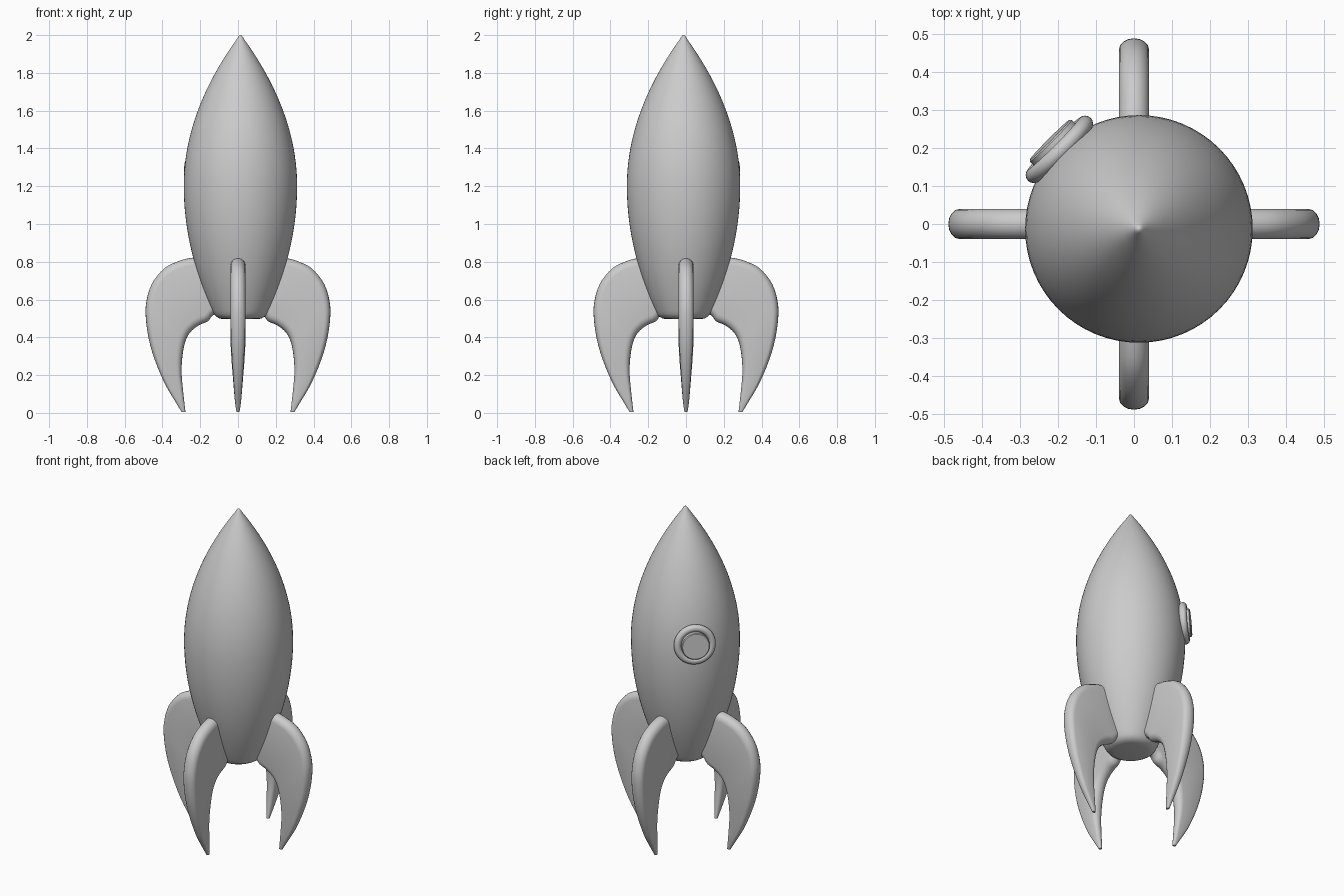
import bpy, bmesh, math
from mathutils import Vector, Matrix

if "Cube" in bpy.data.objects:
    bpy.data.objects.remove(bpy.data.objects["Cube"])

CX, CY = 0.013, -0.013      # hull axis


def finish(name, bm, angle=40):
    bmesh.ops.remove_doubles(bm, verts=bm.verts, dist=1e-5)
    bmesh.ops.recalc_face_normals(bm, faces=bm.faces)
    me = bpy.data.meshes.new(name)
    bm.to_mesh(me)
    bm.free()
    ob = bpy.data.objects.new(name, me)
    bpy.context.collection.objects.link(ob)
    bpy.ops.object.select_all(action='DESELECT')
    ob.select_set(True)
    bpy.context.view_layer.objects.active = ob
    bpy.ops.object.shade_smooth_by_angle(angle=math.radians(angle))
    return ob


def loft(bm, rings):
    rows = [[bm.verts.new(p) for p in ring] for ring in rings]
    n = len(rows[0])
    for a, b in zip(rows, rows[1:]):
        for i in range(n):
            j = (i + 1) % n
            bm.faces.new((a[i], a[j], b[j], b[i]))
    bm.faces.new(rows[0])
    bm.faces.new(rows[-1])


def spline(pts, steps):
    """Catmull-Rom through tuples of any length."""
    out = []
    for i in range(len(pts) - 1):
        quad = [pts[max(0, min(len(pts) - 1, i + k))] for k in (-1, 0, 1, 2)]
        for s in range(steps):
            t = s / steps
            out.append(tuple(
                b + 0.5 * t * (c - a + t * (2*a - 5*b + 4*c - d + t * (3*(b - c) + d - a)))
                for a, b, c, d in zip(*quad)))
    return out + [pts[-1]]


# Hull: two parabolic arcs meeting at the widest point
def hull_radius(z):
    return 0.3 - (0.152 * ((1.2 - z) / 0.66) ** 2 if z < 1.2 else 0.3 * ((z - 1.2) / 0.805) ** 2)


profile = [(0.09, 0.496), (0.112, 0.5), (0.13, 0.511), (0.14, 0.524)]
profile += [(hull_radius(z), z) for z in [0.54 + 1.44 * i / 40 for i in range(41)]]
profile += [(0.012, 1.991), (0.006, 1.998), (0.001, 2.0)]
bm = bmesh.new()
loft(bm, [[(CX + r * math.cos(a), CY + r * math.sin(a), z)
           for a in [2 * math.pi * k / 64 for k in range(64)]] for r, z in profile])
finish("hull", bm, 60)

# Fins: stations of outer edge (x, z), inner edge (x, z), half thickness
stations = [
    (.14, .825, .10, .53, .04), (.235, .822, .135, .515, .04),
    (.31, .805, .16, .485, .04), (.39, .765, .205, .465, .04),
    (.455, .685, .245, .435, .04), (.485, .59, .272, .395, .04),
    (.488, .50, .288, .34, .039), (.47, .38, .297, .27, .035),
    (.435, .265, .298, .20, .029), (.385, .15, .291, .12, .022),
    (.335, .065, .284, .055, .016), (.298, .004, .278, .004, .008)]


def fin_ring(ox, oz, ix, iz, t):
    o, i = Vector((ox, 0, oz)), Vector((ix, 0, iz))
    mid, half = (o + i) / 2, (o - i).length / 2
    u = (o - i).normalized()
    r = min(t, half * 0.95)
    ring = []
    for side in (1, -1):
        for k in range(9):
            a = -math.pi / 2 + math.pi * k / 8
            p = mid + side * u * (half - r + r * math.cos(a))
            ring.append(p + Vector((0, side * t * math.sin(a), 0)))
    return ring


for k, name in enumerate(("right_fin", "back_fin", "left_fin", "front_fin")):
    bm = bmesh.new()
    loft(bm, [fin_ring(*s) for s in spline(stations, 4)])
    bm.transform(Matrix.Rotation(k * math.pi / 2, 4, 'Z'))
    finish(name, bm, 50)

# Porthole on the back left: round rim and a raised glass disc
place = (Matrix.Translation((CX, CY, 1.28)) @ Matrix.Rotation(math.radians(135), 4, 'Z')
         @ Matrix.Rotation(math.radians(90 - 3), 4, 'Y'))

bm = bmesh.new()
rows = []
for i in range(48):
    a = 2 * math.pi * i / 48
    rows.append([bm.verts.new(((0.096 + 0.021 * math.cos(b)) * math.cos(a),
                               (0.096 + 0.021 * math.cos(b)) * math.sin(a),
                               0.297 + 0.021 * math.sin(b)))
                 for b in [2 * math.pi * j / 16 for j in range(16)]])
for i in range(48):
    for j in range(16):
        p, q, j2 = rows[i], rows[(i + 1) % 48], (j + 1) % 16
        bm.faces.new((p[j], q[j], q[j2], p[j2]))
bm.transform(place)
finish("porthole_rim", bm)

bm = bmesh.new()
loft(bm, [[(r * math.cos(a), r * math.sin(a), h)
           for a in [2 * math.pi * k / 48 for k in range(48)]]
          for r, h in ((0.078, 0.26), (0.078, 0.329), (0.074, 0.333))])
bm.transform(place)
finish("porthole_glass", bm, 30)
